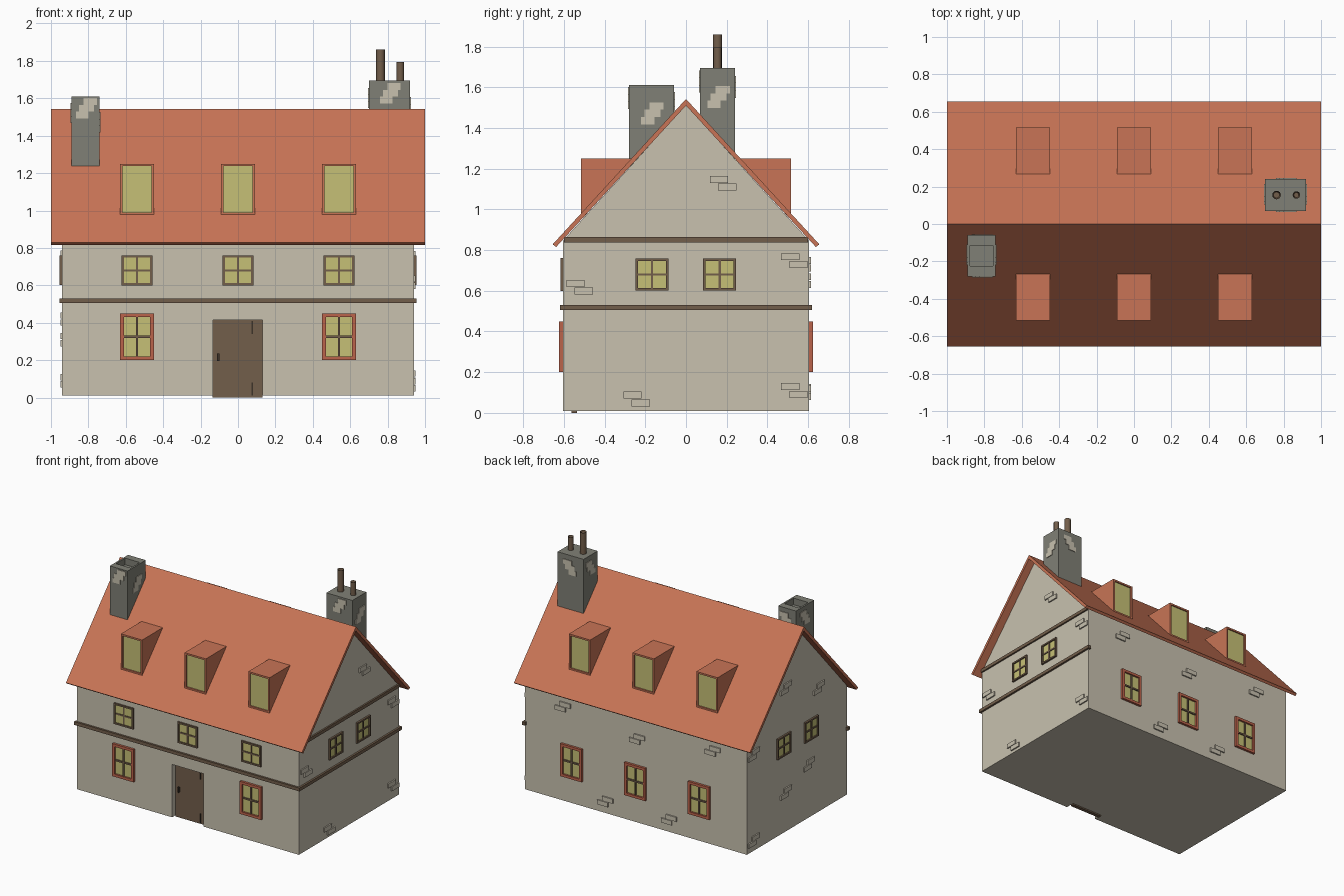
import bpy, bmesh, math
from mathutils import Vector

if "Cube" in bpy.data.objects:
    bpy.data.objects.remove(bpy.data.objects["Cube"])


def material(name, rgb):
    m = bpy.data.materials.new(name)
    m.diffuse_color = (*rgb, 1)
    m.use_nodes = True
    m.node_tree.nodes["Principled BSDF"].inputs["Base Color"].default_value = m.diffuse_color
    return m


WALL = material("cream_plaster", (0.58, 0.535, 0.43))
ROOF = material("terracotta", (0.578, 0.175, 0.092))
TRIM = material("red_frame", (0.50, 0.125, 0.07))
WOOD = material("brown_wood", (0.17, 0.112, 0.07))
GLASS = material("yellow_glass", (0.565, 0.53, 0.18))
STONE = material("grey_stone", (0.216, 0.216, 0.18))
DARK = material("dark_iron", (0.045, 0.032, 0.022))


def finish(name, bm, mat):
    bmesh.ops.recalc_face_normals(bm, faces=bm.faces)
    me = bpy.data.meshes.new(name)
    bm.to_mesh(me)
    bm.free()
    me.materials.append(mat)
    ob = bpy.data.objects.new(name, me)
    bpy.context.collection.objects.link(ob)
    return ob


def boxes(name, items, mat):
    """One object made of boxes (x0, x1, y0, y1, z0, z1)."""
    bm = bmesh.new()
    for x0, x1, y0, y1, z0, z1 in items:
        vs = bmesh.ops.create_cube(bm, size=1)["verts"]
        for v in vs:
            v.co = Vector(((x0 + x1) / 2 + v.co.x * (x1 - x0),
                           (y0 + y1) / 2 + v.co.y * (y1 - y0),
                           (z0 + z1) / 2 + v.co.z * (z1 - z0)))
    return finish(name, bm, mat)


def prism(name, profile, x0, x1, mat):
    """Extrude a (y, z) outline along x."""
    bm = bmesh.new()
    f = bm.faces.new([bm.verts.new((x0, y, z)) for y, z in profile])
    r = bmesh.ops.extrude_face_region(bm, geom=[f])
    bmesh.ops.translate(bm, vec=(x1 - x0, 0, 0),
                        verts=[g for g in r["geom"] if isinstance(g, bmesh.types.BMVert)])
    return finish(name, bm, mat)


# plane position of each outer wall: (axis, coordinate, outward sign)
FRONT, BACK = ("y", -0.605, -1), ("y", 0.605, 1)
LEFT, RIGHT = ("x", -0.94, -1), ("x", 0.94, 1)


def on_wall(wall, u0, u1, z0, z1, d0, d1):
    axis, c, s = wall
    a, b = sorted((c + s * d0, c + s * d1))
    return (u0, u1, a, b, z0, z1) if axis == "y" else (a, b, u0, u1, z0, z1)


def window(name, wall, u, z, w, h, frame, t, depth):
    l, r, b, p = u - w / 2, u + w / 2, z - h / 2, z + h / 2
    ring = [(l, l + t, b, p), (r - t, r, b, p),
            (l + t, r - t, b, b + t), (l + t, r - t, p - t, p)]
    boxes(name + "_frame", [on_wall(wall, *q, -0.01, depth) for q in ring], frame)
    bars = [(u - 0.006, u + 0.006, b + t, p - t), (l + t, r - t, z - 0.006, z + 0.006)]
    boxes(name + "_bars", [on_wall(wall, *q, -0.01, depth * 0.7) for q in bars], WOOD)
    boxes(name + "_glass", [on_wall(wall, l + t, r - t, b + t, p - t, -0.004, 0.004)], GLASS)


def bricks(name, wall, spots, mat=WALL, depth=0.01, w=0.09):
    """Each spot (u, z) is a stepped pair of bricks."""
    items = []
    for u, z in spots:
        items.append(on_wall(wall, u - w * 0.75, u + w * 0.25, z + 0.002, z + 0.036, -0.01, depth))
        items.append(on_wall(wall, u - w * 0.3, u + w * 0.7, z - 0.036, z - 0.002, -0.01, depth))
    boxes(name, items, mat)


# house body with a door opening
body = prism("house_walls", [(-0.605, 0.01), (0.605, 0.01), (0.605, 0.845),
                             (0, 1.512), (-0.605, 0.845)], -0.94, 0.94, WALL)
cutter = boxes("door_cutter", [(-0.135, 0.13, -0.7, -0.55, -0.1, 0.415)], WALL)
cutter.hide_render = True
mod = body.modifiers.new("door_opening", "BOOLEAN")
mod.operation, mod.solver, mod.object = "DIFFERENCE", "EXACT", cutter
bpy.context.view_layer.objects.active = body
bpy.ops.object.modifier_apply(modifier=mod.name)
bpy.data.objects.remove(cutter)

# door, handle and strap
boxes("door", [(-0.135, 0.13, -0.562, -0.535, 0, 0.415)], WOOD)
boxes("door_handle", [(-0.112, -0.1, -0.575, -0.56, 0.195, 0.235)], DARK)
boxes("door_hinges", [(0.072, 0.08, -0.567, -0.56, 0.34, 0.41),
                      (0.072, 0.08, -0.567, -0.56, 0.01, 0.08)], DARK)

# gabled roof
prism("roof", [(-0.655, 0.828), (0, 1.542), (0.655, 0.828), (0.638, 0.815),
               (0, 1.51), (-0.638, 0.815)], -1, 1, ROOF)

# timber belts on the front and right walls, and under the right gable
boxes("front_belt", [(-0.955, 0.955, -0.62, -0.595, 0.505, 0.53)], WOOD)
boxes("right_belt", [(0.93, 0.955, -0.62, 0.62, 0.505, 0.53)], WOOD)
boxes("gable_belt", [(0.93, 0.952, -0.6, 0.6, 0.838, 0.863)], WOOD)

# windows and dormers
for i, x in enumerate((-0.54, 0, 0.54)):
    window(f"front_upper_window_{i}", FRONT, x, 0.68, 0.165, 0.16, WOOD, 0.012, 0.012)
    window(f"back_window_{i}", BACK, x, 0.325, 0.18, 0.25, TRIM, 0.02, 0.018)
    if x:
        window(f"front_lower_window_{i}", FRONT, x, 0.325, 0.18, 0.25, TRIM, 0.02, 0.018)
    for side, s in (("front", -1), ("back", 1)):
        prism(f"{side}_dormer_{i}", [(s * 0.503, 0.96), (s * 0.503, 1.25), (s * 0.25, 1.25)],
              x - 0.09, x + 0.09, ROOF)
        wall = ("y", s * 0.503, s)
        ring = [(x - 0.09, x - 0.077, 0.975, 1.25), (x + 0.077, x + 0.09, 0.975, 1.25),
                (x - 0.077, x + 0.077, 1.237, 1.25), (x - 0.077, x + 0.077, 0.975, 0.99)]
        boxes(f"{side}_dormer_frame_{i}", [on_wall(wall, *q, 0, 0.014) for q in ring], ROOF)
        boxes(f"{side}_dormer_glass_{i}",
              [on_wall(wall, x - 0.077, x + 0.077, 0.99, 1.237, -0.002, 0.004)], GLASS)
for side, wall in (("left", LEFT), ("right", RIGHT)):
    for i, y in enumerate((-0.167, 0.165)):
        window(f"{side}_window_{i}", wall, y, 0.68, 0.162, 0.158, WOOD, 0.012, 0.014)

# raised bricks on the walls
bricks("right_bricks", RIGHT, [(0.535, 0.748), (0.535, 0.11), (0.185, 1.128)])
bricks("right_bricks_low", ("x", 0.94, 1), [(-0.24, 0.068), (-0.52, 0.617)])
bricks("left_bricks", LEFT, [(0.53, 0.09), (0.14, 0.31), (-0.14, 0.42),
                             (0.53, 0.75), (0.14, 1.11), (-0.26, 0.96)])
bricks("back_bricks", BACK, [(0.62, 0.73), (-0.01, 0.65), (-0.65, 0.73),
                             (0.26, 0.10), (-0.28, 0.105)])

# left chimney with a hollow top
boxes("left_chimney", [(-0.89, -0.74, -0.28, -0.06, 1.15, 1.56),
                       (-0.89, -0.74, -0.28, -0.225, 1.56, 1.61),
                       (-0.89, -0.74, -0.115, -0.06, 1.56, 1.61),
                       (-0.89, -0.877, -0.225, -0.115, 1.56, 1.61),
                       (-0.753, -0.74, -0.225, -0.115, 1.56, 1.61)], STONE)
# right chimney with two open pots
boxes("right_chimney", [(0.70, 0.92, 0.07, 0.24, 1.2, 1.695)], STONE)
for i, (x, r, top) in enumerate(((0.762, 0.023, 1.86), (0.868, 0.02, 1.795))):
    bm = bmesh.new()
    vs = bmesh.ops.create_cone(bm, cap_ends=True, segments=16, radius1=r, radius2=r,
                               depth=top - 1.67)["verts"]
    bmesh.ops.translate(bm, verts=vs, vec=(x, 0.155, (top + 1.67) / 2))
    bm.normal_update()
    cap = max(bm.faces, key=lambda f: f.calc_center_median().z)
    bmesh.ops.inset_region(bm, faces=[cap], thickness=0.007)
    bmesh.ops.translate(bm, verts=cap.verts, vec=(0, 0, -0.05))
    pot = finish(f"chimney_pot_{i}", bm, WOOD)
    bpy.ops.object.select_all(action="DESELECT")
    pot.select_set(True)
    bpy.context.view_layer.objects.active = pot
    bpy.ops.object.shade_smooth_by_angle(angle=math.radians(40))

# pale bricks on the chimney sides
for name, (x0, x1, y0, y1, z) in (("left", (-0.89, -0.74, -0.28, -0.06, 1.54)),
                                  ("right", (0.70, 0.92, 0.07, 0.24, 1.62))):
    xc, yc = (x0 + x1) / 2, (y0 + y1) / 2
    for face, wall, u, dz in (("front", ("y", y0, -1), xc, 0.025),
                              ("back", ("y", y1, 1), xc, 0),
                              ("left", ("x", x0, -1), yc, 0),
                              ("right", ("x", x1, 1), yc, -0.05)):
        zc = z + dz
        rows = [(u - 0.01, u + 0.06, zc, zc + 0.036),
                (u - 0.035, u + 0.045, zc - 0.036, zc),
                (u - 0.05, u + 0.015, zc - 0.072, zc - 0.036)]
        boxes(f"{name}_chimney_bricks_{face}",
              [on_wall(wall, *q, -0.004, 0.005) for q in rows], WALL)
